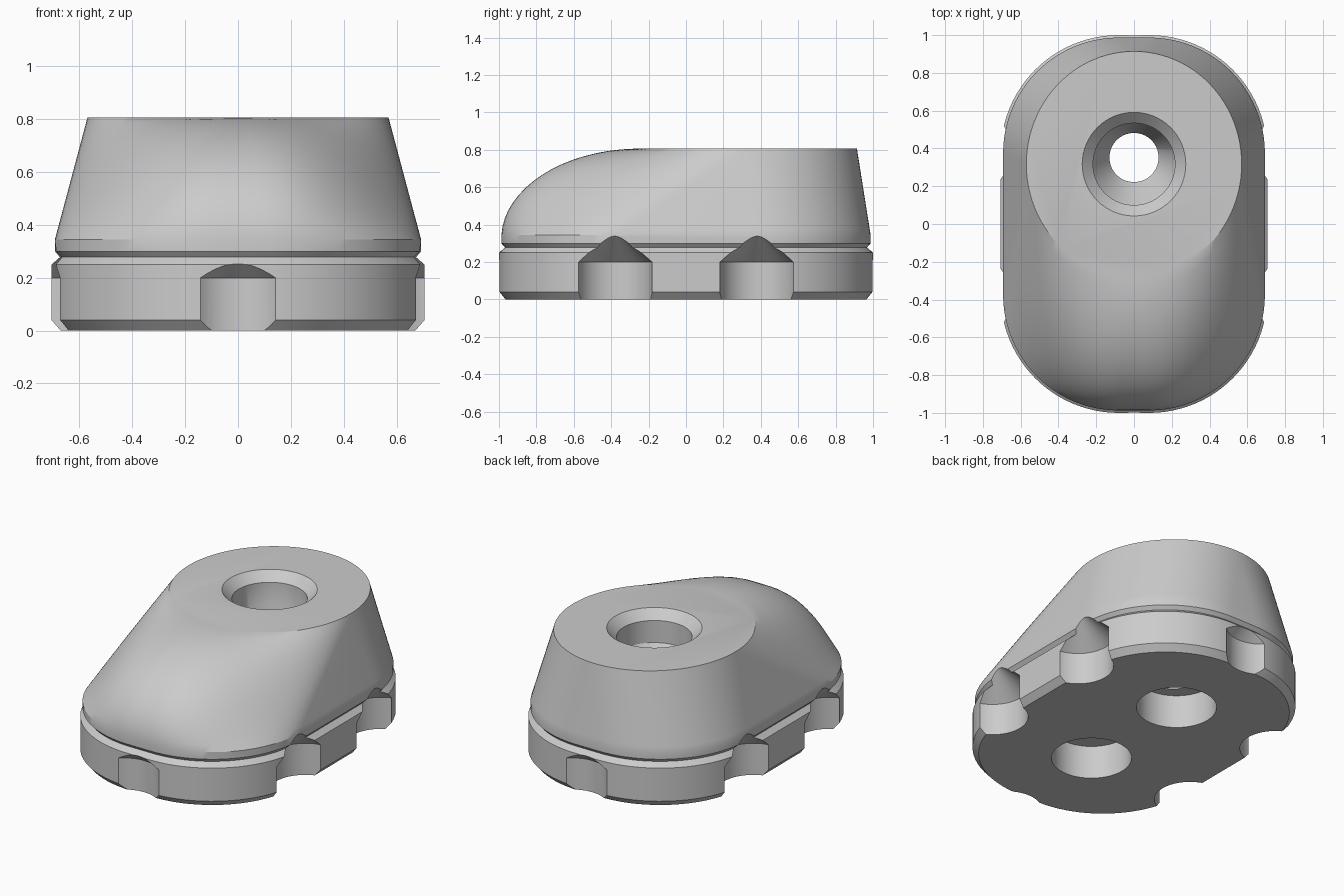
import bpy, bmesh, math

cube = bpy.data.objects.get("Cube")
if cube:
    bpy.data.objects.remove(cube, do_unlink=True)

grey = bpy.data.materials.new("plain_grey")
grey.use_nodes = True
grey.diffuse_color = (0.6, 0.6, 0.6, 1)
grey.node_tree.nodes["Principled BSDF"].inputs["Base Color"].default_value = (0.6, 0.6, 0.6, 1)


def stack(name, rings):
    """Closed solid made by bridging rings of equal point count."""
    bm = bmesh.new()
    loops = [[bm.verts.new(p) for p in ring] for ring in rings]
    n = len(loops[0])
    for low, high in zip(loops, loops[1:]):
        for i in range(n):
            j = (i + 1) % n
            bm.faces.new((low[i], low[j], high[j], high[i]))
    bm.faces.new(loops[0][::-1])
    bm.faces.new(loops[-1])
    bmesh.ops.remove_doubles(bm, verts=bm.verts, dist=1e-5)
    bmesh.ops.recalc_face_normals(bm, faces=bm.faces)
    mesh = bpy.data.meshes.new(name)
    bm.to_mesh(mesh)
    bm.free()
    mesh.materials.append(grey)
    obj = bpy.data.objects.new(name, mesh)
    bpy.context.collection.objects.link(obj)
    return obj


# Angles round the outline; each quarter repeats its end angles for the flats
STEPS = 24
angles = [(q, math.radians(90 * (q + k / STEPS))) for q in range(4) for k in range(STEPS + 1)]


def outline(inset, z):
    r = 0.625 - inset
    ring = []
    for q, a in angles:
        cx = 0.081 if q in (0, 3) else -0.081
        cy = 0.375 if q < 2 else -0.375
        ring.append((cx + r * math.cos(a), cy + r * math.sin(a), z))
    return ring


# Foot with chamfer, groove and straight shoulder
rings = [outline(d, z) for d, z in
         ((0.035, 0), (0, 0.04), (0, 0.25), (0.032, 0.278), (0.013, 0.3), (0.013, 0.345))]

# Upper body: straight sides at the back, domed toe at the front
shoulder, TOP, LEVELS = rings[-1], 0.806, 16
for k in range(1, LEVELS + 1):
    t = k / LEVELS
    arc = t * math.pi / 2
    ring = []
    for (q, a), (x, y, z) in zip(angles, shoulder):
        w = 0.94 * max(0.0, -math.sin(a)) ** 3
        u = (1 - w) * t + w * (1 - math.cos(arc))
        v = (1 - w) * t + w * math.sin(arc)
        tx, ty = 0.57 * math.cos(a), 0.317 + 0.597 * math.sin(a)
        ring.append((x + (tx - x) * u, y + (ty - y) * u, z + (TOP - z) * v))
    rings.append(ring)
body = stack("body", rings)


def drill(name, x, profile):
    """Round cutter; profile holds (z, radius, y) for each ring."""
    n = 64
    obj = stack(name, [[(x + r * math.cos(2 * math.pi * i / n),
                         y + r * math.sin(2 * math.pi * i / n), z) for i in range(n)]
                       for z, r, y in profile])
    obj.hide_render = True
    return obj


cutters = []
# Grip notches with pointed tops
spots = [(sx * 0.74, sy * 0.382) for sx in (-1, 1) for sy in (-1, 1)] + [(0, -1.143), (0, 1.143)]
for x, y in spots:
    cutters.append(drill("notch_cutter", x, [(-0.1, 0.204, y), (0.2, 0.204, y), (0.38, 0, y)]))
# Round pockets underneath
for y in (-0.38, 0.38):
    cutters.append(drill("pocket_cutter", 0, [(-0.1, 0.23, y), (0.21, 0.23, y)]))
# Countersunk through hole
cutters.append(drill("hole_cutter", 0, [(0.1, 0.13, 0.352), (0.45, 0.13, 0.352), (0.61, 0.217, 0.317),
                                        (0.75, 0.217, 0.317), (0.836, 0.305, 0.317)]))

bpy.ops.object.select_all(action="DESELECT")
body.select_set(True)
bpy.context.view_layer.objects.active = body
for cutter in cutters:
    mod = body.modifiers.new("cut", "BOOLEAN")
    mod.operation = "DIFFERENCE"
    mod.solver = "EXACT"
    mod.object = cutter
    bpy.ops.object.modifier_apply(modifier=mod.name)
    bpy.data.objects.remove(cutter, do_unlink=True)

bpy.ops.object.shade_smooth_by_angle(angle=math.radians(25))
